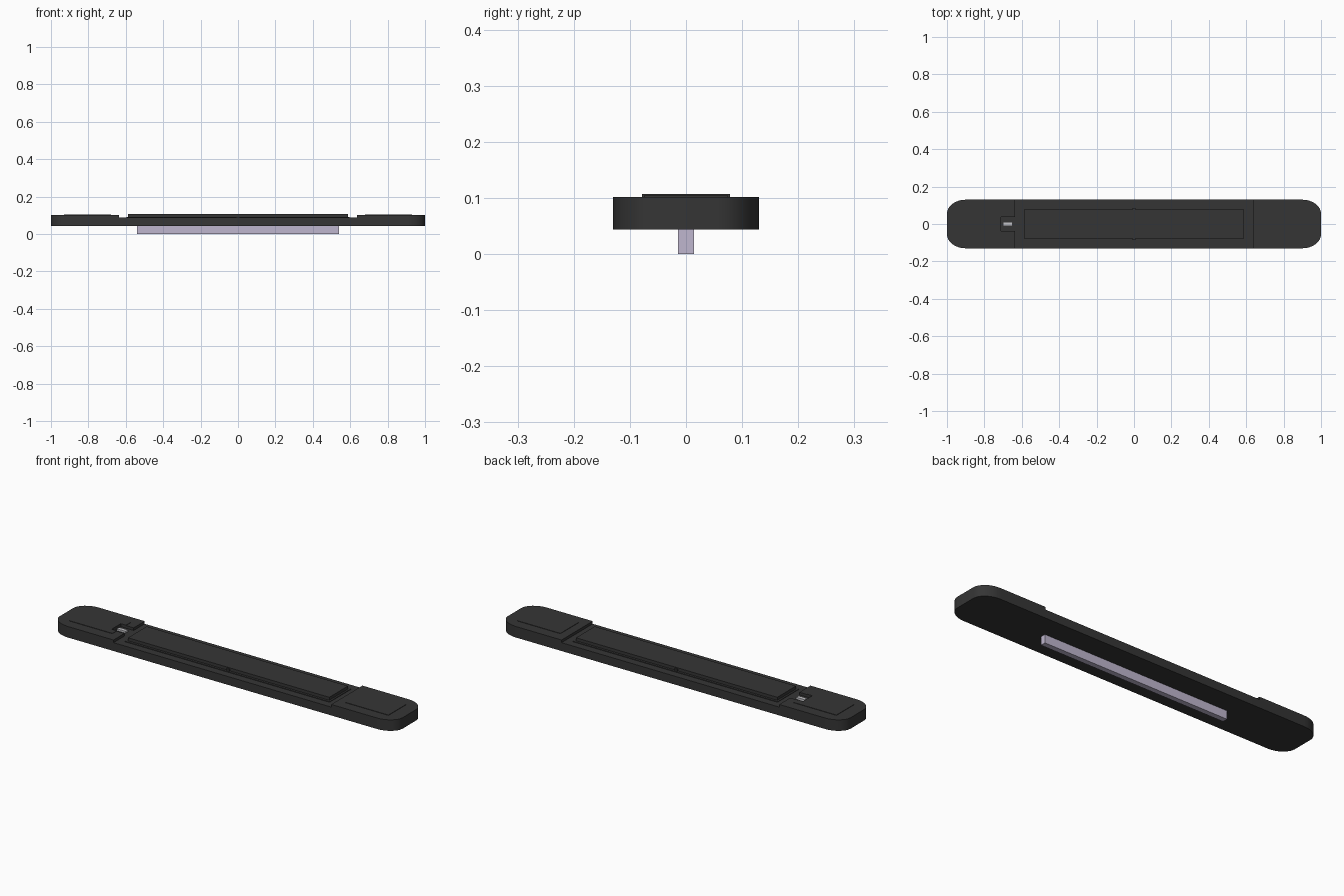
import bpy, bmesh, math

cube = bpy.data.objects.get("Cube")
if cube:
    bpy.data.objects.remove(cube, do_unlink=True)


def material(name, rgb):
    m = bpy.data.materials.new(name)
    m.use_nodes = True
    m.diffuse_color = (*rgb, 1)
    m.node_tree.nodes["Principled BSDF"].inputs["Base Color"].default_value = (*rgb, 1)
    return m


CHARCOAL = material("charcoal plastic", (0.036, 0.036, 0.036))
LAVENDER = material("pale lavender", (0.52, 0.47, 0.62))
SILVER = material("silver", (0.55, 0.55, 0.57))


def prism(name, outline, z0, z1, mat, smooth=False):
    """Extrude a counter-clockwise outline from z0 up to z1."""
    bm = bmesh.new()
    low = [bm.verts.new((x, y, z0)) for x, y in outline]
    high = [bm.verts.new((x, y, z1)) for x, y in outline]
    bm.faces.new(low[::-1])
    bm.faces.new(high)
    n = len(outline)
    for i in range(n):
        j = (i + 1) % n
        bm.faces.new((low[i], low[j], high[j], high[i]))
    mesh = bpy.data.meshes.new(name)
    bm.to_mesh(mesh)
    bm.free()
    mesh.materials.append(mat)
    ob = bpy.data.objects.new(name, mesh)
    bpy.context.collection.objects.link(ob)
    if smooth:
        bpy.ops.object.select_all(action="DESELECT")
        ob.select_set(True)
        bpy.context.view_layer.objects.active = ob
        bpy.ops.object.shade_smooth_by_angle(angle=math.radians(35))
    return ob


def rect(x0, x1, y0, y1):
    return [(x0, y0), (x1, y0), (x1, y1), (x0, y1)]


def arc(cx, cy, rx, ry, start, steps=8):
    """Quarter ellipse, counter-clockwise from the start angle in degrees."""
    angles = [math.radians(start + 90 * i / steps) for i in range(steps + 1)]
    return [(cx + rx * math.cos(a), cy + ry * math.sin(a)) for a in angles]


LENGTH, WIDTH = 1.0, 0.13
RX, RY = 0.10, 0.075
BASE, LEDGE, TOP = 0.044, 0.088, 0.102
STEP = 0.635
NOTCH_X, NOTCH_Y = 0.71, 0.038

cx, cy = LENGTH - RX, WIDTH - RY
right_end = arc(cx, -cy, RX, RY, 270) + arc(cx, cy, RX, RY, 0)
left_end = [(-x, -y) for x, y in right_end]

# Long lower body with rounded ends
prism("body", right_end + left_end, BASE, LEDGE, CHARCOAL, True)

# Raised end blocks, the one on the model's right has a socket open to the middle
socket = [(-STEP, -NOTCH_Y), (-NOTCH_X, -NOTCH_Y), (-NOTCH_X, NOTCH_Y), (-STEP, NOTCH_Y)]
prism("left_end_block", [(STEP, WIDTH), (STEP, -WIDTH)] + right_end, LEDGE, TOP, CHARCOAL, True)
prism("right_end_block", left_end + [(-STEP, -WIDTH)] + socket + [(-STEP, WIDTH)],
      LEDGE, TOP, CHARCOAL, True)

# Shallow pads on the end blocks
PAD_IN, PAD_OUT, PAD_Y = 0.68, 0.93, 0.075
prism("left_pad", rect(PAD_IN, PAD_OUT, -PAD_Y, PAD_Y), TOP, TOP + 0.002, CHARCOAL)
pad_socket = [(max(x, -NOTCH_X) if x < -PAD_IN else -PAD_IN, y) for x, y in socket]
prism("right_pad", [(-PAD_OUT, PAD_Y), (-PAD_OUT, -PAD_Y), (-PAD_IN, -PAD_Y)]
      + pad_socket + [(-PAD_IN, PAD_Y)], TOP, TOP + 0.002, CHARCOAL)

# Central plate on a low lip, with a small clip on each long side
prism("plate_lip", rect(-0.597, 0.597, -0.09, 0.09), LEDGE, 0.091, CHARCOAL)
prism("centre_plate", rect(-0.587, 0.587, -0.078, 0.078), 0.091, 0.107, CHARCOAL)
for side, name in ((-1, "front_clip"), (1, "back_clip")):
    y0, y1 = sorted((side * 0.077, side * 0.086))
    prism(name, rect(-0.008, 0.008, y0, y1), 0.091, 0.102, CHARCOAL)

# Metal contact in the socket
prism("socket_pin", rect(-0.70, -0.65, -0.01, 0.01), LEDGE, 0.098, SILVER)

# Pale bar along the underside
prism("underside_bar", rect(-0.54, 0.54, -0.014, 0.014), 0, BASE, LAVENDER)
